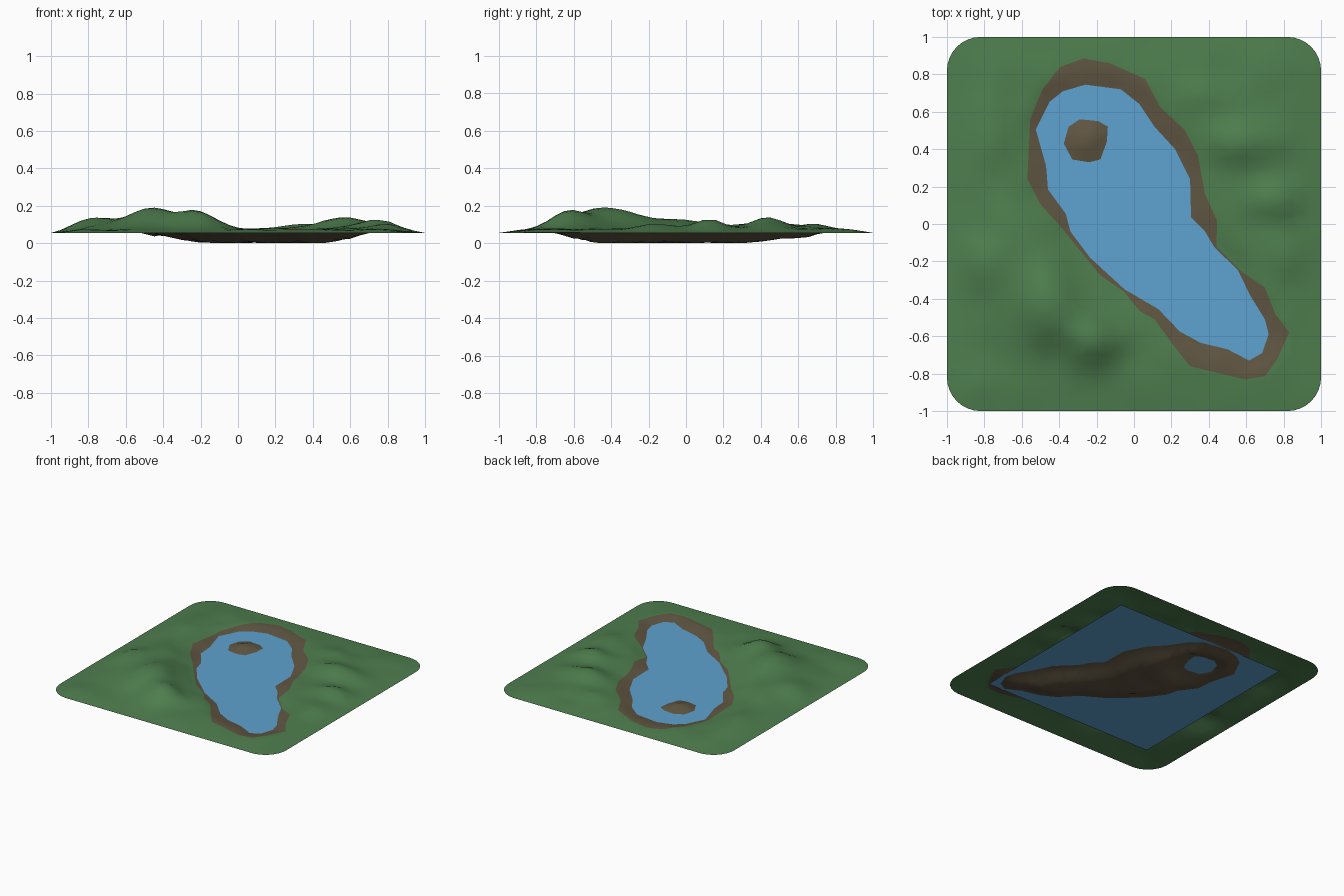
import bpy, math, random
from mathutils import Vector, noise, geometry

if "Cube" in bpy.data.objects:
    bpy.data.objects.remove(bpy.data.objects["Cube"])

random.seed(4)
WATER_Z = 0.056

# Outlines traced in plan: waterline, outer edge of the bare bank, island
LAKE = [(-.26, .745), (-.07, .72), (.03, .64), (.11, .52), (.22, .40), (.30, .24), (.305, .035),
        (.38, -.04), (.43, -.125), (.555, -.245), (.62, -.38), (.70, -.51), (.72, -.59),
        (.685, -.69), (.615, -.73), (.50, -.67), (.355, -.635), (.245, -.575), (.13, -.455),
        (-.05, -.35), (-.235, -.18), (-.34, -.04), (-.365, .055), (-.46, .185), (-.47, .31),
        (-.525, .505), (-.45, .655), (-.38, .71)]
BANK = [(-.27, .885), (-.13, .86), (.06, .775), (.14, .625), (.27, .505), (.34, .37), (.38, .16),
        (.445, .015), (.44, -.12), (.575, -.255), (.70, -.34), (.755, -.48), (.83, -.58),
        (.765, -.725), (.70, -.815), (.59, -.83), (.30, -.76), (.235, -.68), (.11, -.51),
        (.03, -.465), (-.055, -.36), (-.18, -.275), (-.395, -.01), (-.50, .105), (-.57, .24),
        (-.555, .56), (-.49, .72), (-.395, .84)]
ISLAND = [(-.375, .43), (-.35, .52), (-.29, .56), (-.19, .55), (-.14, .52), (-.145, .44),
          (-.18, .345), (-.24, .33), (-.33, .345)]
# Hills: x, y, height, spread x, spread y
HILLS = [(-.45, -.47, .10, .18, .15), (-.22, -.63, .085, .12, .11), (-.46, -.22, .06, .14, .16),
         (-.82, -.22, .06, .14, .14), (-.64, .02, .04, .13, .18), (.58, .43, .06, .18, .10),
         (.75, .13, .055, .14, .08), (.80, -.15, .035, .12, .12), (-.80, .45, .04, .14, .2),
         (.35, .68, .03, .2, .08)]


def smooth(t):
    t = max(0.0, min(1.0, t))
    return t * t * (3 - 2 * t)


def inside(p, poly):
    hit = False
    for (ax, ay), (bx, by) in zip(poly, poly[1:] + poly[:1]):
        if (ay > p[1]) != (by > p[1]) and p[0] < (bx - ax) * (p[1] - ay) / (by - ay) + ax:
            hit = not hit
    return hit


def distance(p, poly):
    best = 9.0
    for (ax, ay), (bx, by) in zip(poly, poly[1:] + poly[:1]):
        dx, dy = bx - ax, by - ay
        t = max(0, min(1, ((p[0] - ax) * dx + (p[1] - ay) * dy) / (dx * dx + dy * dy)))
        best = min(best, math.hypot(p[0] - ax - t * dx, p[1] - ay - t * dy))
    return best


def subdivide(poly, step):
    out = []
    for a, b in zip(poly, poly[1:] + poly[:1]):
        n = max(1, round(math.dist(a, b) / step))
        out += [(a[0] + (b[0] - a[0]) * i / n, a[1] + (b[1] - a[1]) * i / n) for i in range(n)]
    return out


def rounded_square(half, r, n):
    pts = []
    for q, (sx, sy) in enumerate([(1, 1), (-1, 1), (-1, -1), (1, -1)]):
        for i in range(n + 1):
            a = math.pi / 2 * (q + i / n)
            pts.append((sx * (half - r) + r * math.cos(a), sy * (half - r) + r * math.sin(a)))
    return pts


RIM = rounded_square(1.0, .18, 8)


def height(p):
    d_lake, d_isl = distance(p, LAKE), distance(p, ISLAND)
    if inside(p, ISLAND):
        return WATER_Z + .035 * smooth(d_isl / .13 + .1 * (d_isl > .01))
    if inside(p, LAKE):
        d = min(d_lake, d_isl)
        ripple = 1 + .2 * noise.noise(Vector((p[0] * 6, p[1] * 6, 2)))
        return max(0, WATER_Z - .054 * smooth(d / .2 + .04 * (d > .01)) * ripple)
    edge = math.sin(math.pi / 2 * min(1, distance(p, RIM) / .28))
    hills = sum(h * math.exp(-((p[0] - x) / sx) ** 2 / 1.4 - ((p[1] - y) / sy) ** 2 / 1.4)
                for x, y, h, sx, sy in HILLS)
    rough = .012 * noise.noise(Vector((p[0] * 5, p[1] * 5, 7)))
    return .055 + edge * (.02 * smooth(d_lake / .1) + smooth(d_lake / .25) * (hills + rough)) \
        + (.001 if edge > .9 else 0)


def material(name, rgb):
    m = bpy.data.materials.new(name)
    m.diffuse_color = (*[(c / 255 / 12.92) if c < 10 else ((c / 255 + .055) / 1.055) ** 2.4
                         for c in rgb], 1)
    m.use_nodes = True
    m.node_tree.nodes["Principled BSDF"].inputs["Base Color"].default_value = m.diffuse_color
    return m


def add_object(name, verts, faces, mats):
    me = bpy.data.meshes.new(name)
    me.from_pydata(verts, [], faces)
    for m in mats:
        me.materials.append(m)
    ob = bpy.data.objects.new(name, me)
    bpy.context.collection.objects.link(ob)
    return ob


grass = material("grass green", (78, 126, 78))
earth = material("earth brown", (96, 86, 66))
water = material("water blue", (94, 162, 208))

# Plan points: outlines as constrained loops, filled with a jittered grid
points, edges = [], []
for loop in (subdivide(RIM, .06), subdivide(LAKE, .05), subdivide(BANK, .05), subdivide(ISLAND, .04)):
    start, n = len(points), len(loop)
    points += loop
    edges += [(start + i, start + (i + 1) % n) for i in range(n)]
STEP = .05
for i in range(-19, 20):
    for j in range(-19, 20):
        p = ((i + random.uniform(-.2, .2)) * STEP, (j + random.uniform(-.2, .2)) * STEP)
        if inside(p, RIM) and min(distance(p, o) for o in (RIM, LAKE, BANK, ISLAND)) > .016:
            points.append(p)
co, _, tris, *_ = geometry.delaunay_2d_cdt([Vector(p) for p in points], edges, [], 0, 1e-5)

# Terrain sheet: hills, bank, lake bed and island in one surface
verts = [(p.x, p.y, height((p.x, p.y))) for p in co]
low = min(v[2] for v in verts)
terrain = add_object("terrain", [(x, y, z - low) for x, y, z in verts], tris, [grass, earth])
for f in terrain.data.polygons:
    f.use_smooth = True
    f.material_index = 1 if inside(f.center.xy, BANK) else 0

# Water sheet: flat square hidden under the hills
W = .75
add_object("water", [(x, y, WATER_Z - low) for x, y in ((-W, -W), (W, -W), (W, W), (-W, W))],
           [(0, 1, 2, 3)], [water])
